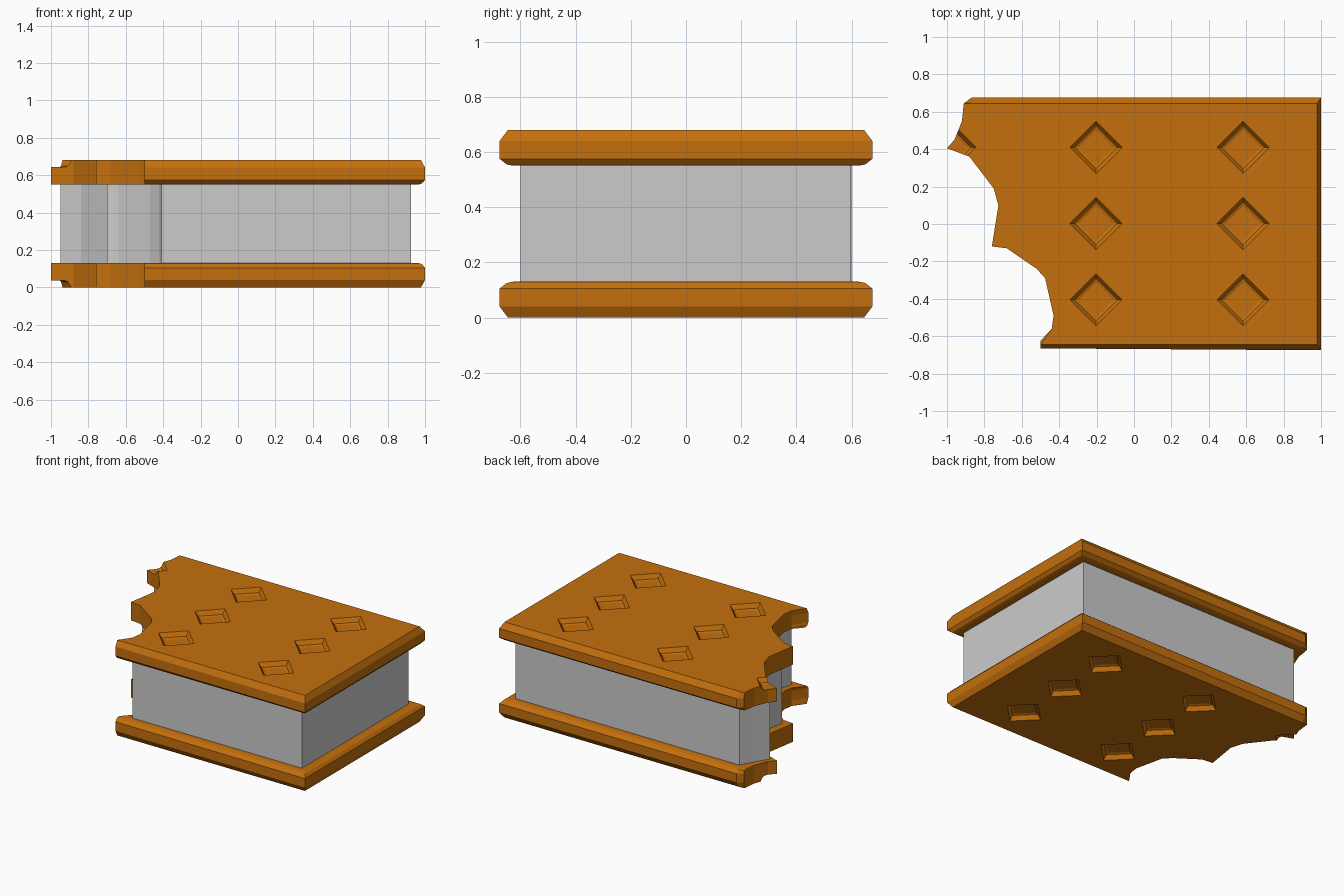
import bpy, bmesh

if "Cube" in bpy.data.objects:
    bpy.data.objects.remove(bpy.data.objects["Cube"])

HEIGHT = 0.68

# bitten edge of a wafer and of the filling, back to front
WAFER_BITE = [(-0.91, 0.645), (-0.92, 0.55), (-0.96, 0.45), (-1.0, 0.405),
              (-0.88, 0.36), (-0.75, 0.19), (-0.725, 0.1), (-0.76, -0.12),
              (-0.68, -0.13), (-0.52, -0.24), (-0.475, -0.29),
              (-0.43, -0.49), (-0.44, -0.56), (-0.50, -0.665)]
FILL_BITE = [(-0.84, 0.6), (-0.89, 0.51), (-0.95, 0.41), (-0.84, 0.35),
             (-0.70, 0.18), (-0.67, 0.1), (-0.70, -0.08), (-0.64, -0.10),
             (-0.47, -0.22), (-0.42, -0.29), (-0.385, -0.49), (-0.41, -0.6)]


def loft(bm, rings):
    """Skin a stack of equal-length rings and cap both ends."""
    loops = [[bm.verts.new(p) for p in ring] for ring in rings]
    for a, b in zip(loops, loops[1:]):
        for i in range(len(a)):
            j = (i + 1) % len(a)
            bm.faces.new((a[i], a[j], b[j], b[i]))
    bm.faces.new(loops[0][::-1])
    bm.faces.new(loops[-1])


def finish(bm, name, mat=None):
    bmesh.ops.recalc_face_normals(bm, faces=bm.faces[:])
    me = bpy.data.meshes.new(name)
    bm.to_mesh(me)
    bm.free()
    ob = bpy.data.objects.new(name, me)
    bpy.context.collection.objects.link(ob)
    if mat:
        me.materials.append(mat)
    return ob


biscuit = bpy.data.materials.new("biscuit")
biscuit.diffuse_color = (0.55, 0.16, 0.004, 1)
biscuit.use_nodes = True
biscuit.node_tree.nodes["Principled BSDF"].inputs["Base Color"].default_value = biscuit.diffuse_color


def wafer(name, flip):
    def zed(z):
        return HEIGHT - z if flip else z

    # slab with chamfered straight sides and a raw bitten edge
    rings = []
    for z, d in [(0, 0.03), (0.04, 0), (0.105, 0), (0.125, 0.025), (0.13, 0.05)]:
        y = 0.675 - d
        pts = [(1 - d * 0.7, -y), (1 - d * 0.7, y), (-0.87, y)]
        pts += [(px, max(-y, min(y - 0.002, py))) for px, py in WAFER_BITE]
        rings.append([(px, py, zed(z)) for px, py in pts])
    bm = bmesh.new()
    loft(bm, rings)
    slab = finish(bm, name, biscuit)

    # diamond dimples, the leftmost one cut through by the bite
    bm = bmesh.new()
    spots = [(x, y) for x in (-0.203, 0.583) for y in (-0.405, 0.003, 0.41)]
    for cx, cy in spots + [(-0.985, 0.41)]:
        loft(bm, [[(cx + r, cy, zed(z)), (cx, cy + r, zed(z)),
                   (cx - r, cy, zed(z)), (cx, cy - r, zed(z))]
                  for z, r in [(-0.02, 0.14), (0, 0.14), (0.03, 0.115), (0.036, 0.095)]])
    cutter = finish(bm, name + "_dimple_cutter", biscuit)
    cutter.hide_render = True
    cutter.hide_set(True)
    mod = slab.modifiers.new("dimples", 'BOOLEAN')
    mod.operation = 'DIFFERENCE'
    mod.solver = 'EXACT'
    mod.object = cutter


wafer("bottom_wafer", False)
wafer("top_wafer", True)

# filling block
outline = [(0.925, -0.6), (0.925, 0.597)] + FILL_BITE
bm = bmesh.new()
loft(bm, [[(x, y, z) for x, y in outline] for z in (0.125, 0.555)])
finish(bm, "filling")
